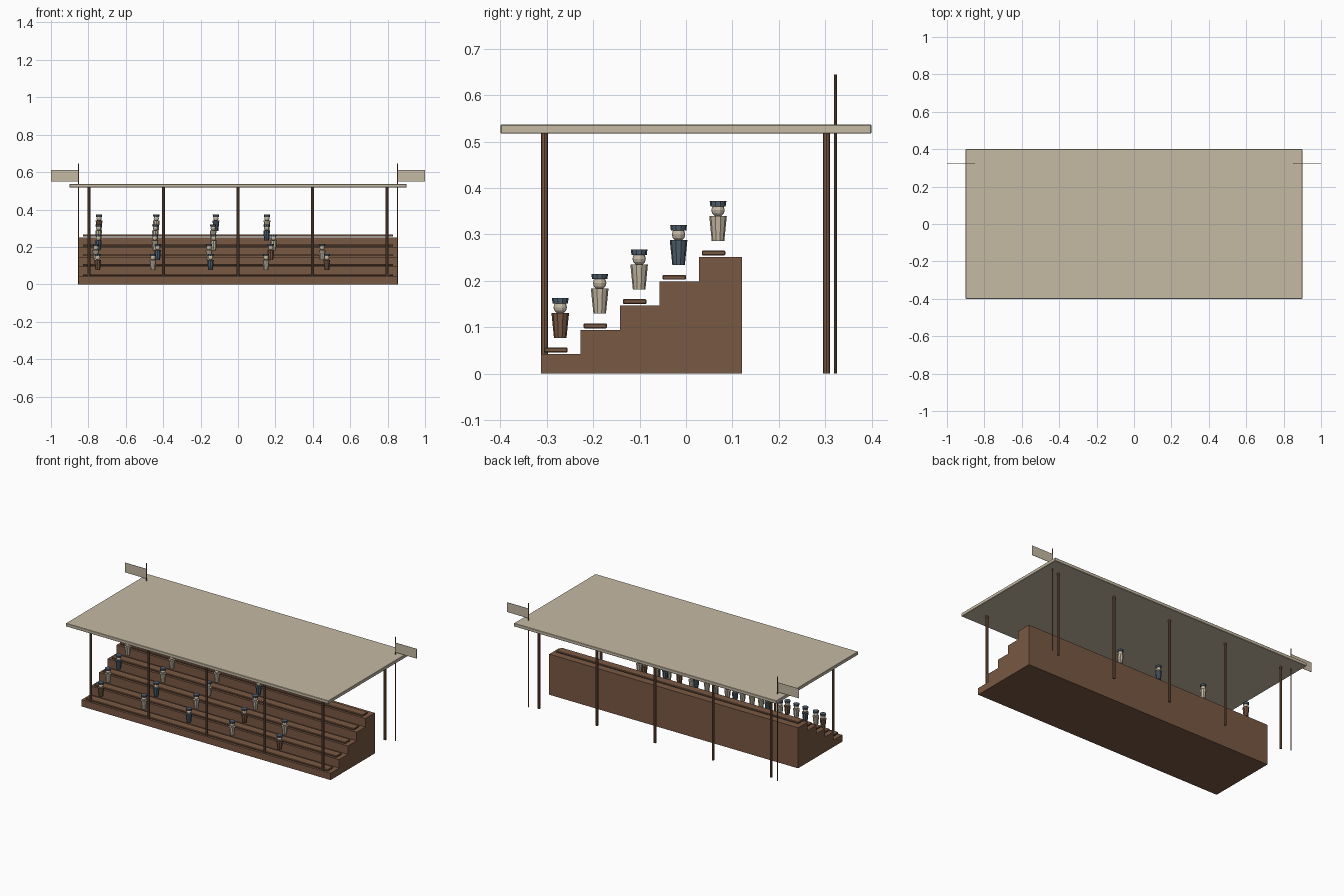
import bpy, bmesh
from mathutils import Matrix, Vector

cube = bpy.data.objects.get("Cube")
if cube:
    bpy.data.objects.remove(cube, do_unlink=True)


def material(name, rgb):
    m = bpy.data.materials.new(name)
    m.use_nodes = True
    m.diffuse_color = (*rgb, 1)
    m.node_tree.nodes["Principled BSDF"].inputs["Base Color"].default_value = (*rgb, 1)
    return m


wood = material("brown wood", (0.19, 0.098, 0.056))
cream = material("cream", (0.56, 0.49, 0.37))
slate = material("slate blue", (0.08, 0.115, 0.155))


def finish(name, bm, *mats):
    mesh = bpy.data.meshes.new(name)
    bm.normal_update()
    bm.to_mesh(mesh)
    bm.free()
    for m in mats:
        mesh.materials.append(m)
    obj = bpy.data.objects.new(name, mesh)
    bpy.context.collection.objects.link(obj)
    return obj


def box(name, low, high, mat, bevel=0):
    low, high = Vector(low), Vector(high)
    bm = bmesh.new()
    bmesh.ops.create_cube(bm, size=1, matrix=Matrix.Translation((low + high) / 2)
                          @ Matrix.Diagonal((*(high - low), 1)))
    if bevel:
        bmesh.ops.bevel(bm, geom=bm.edges[:], offset=bevel, segments=1, affect='EDGES')
    return finish(name, bm, mat)


def add_cone(bm, bottom, top, r1, r2, sides, index=0):
    old = set(bm.faces)
    bmesh.ops.create_cone(bm, cap_ends=True, segments=sides, radius1=r1, radius2=r2,
                          depth=top - bottom,
                          matrix=Matrix.Translation((0, 0, (bottom + top) / 2)))
    for f in set(bm.faces) - old:
        f.material_index = index


def post(name, x, y, height, radius):
    bm = bmesh.new()
    add_cone(bm, 0, height, radius, radius, 8)
    finish(name, bm, wood).location = (x, y, 0)


# Layout of the five tiers
ROWS = 5
RUN, RISE = 0.085, 0.0523
FRONT, BACK, HALF = -0.312, 0.121, 0.853

# Stepped stand, extruded from its side profile
profile = [(BACK, 0), (FRONT, 0)]
for r in range(ROWS):
    z = 0.042 + r * RISE
    profile.append((FRONT + r * RUN, z))
    profile.append((FRONT + (r + 1) * RUN if r < ROWS - 1 else BACK, z))
bm = bmesh.new()
side = bm.faces.new([bm.verts.new((-HALF, y, z)) for y, z in profile])
new = bmesh.ops.extrude_face_region(bm, geom=[side])["geom"]
bmesh.ops.translate(bm, vec=(2 * HALF, 0, 0),
                    verts=[v for v in new if isinstance(v, bmesh.types.BMVert)])
bmesh.ops.recalc_face_normals(bm, faces=bm.faces[:])
finish("stepped_stand", bm, wood)

# Bench planks
for r in range(ROWS):
    y, z = -0.306 + r * RUN, 0.0455 + r * RISE
    box(f"bench_{r + 1}", (-0.83, y, z), (0.83, y + 0.051, z + 0.0105), wood, 0.002)

# Roof and its posts
box("roof", (-0.9, -0.4, 0.517), (0.9, 0.4, 0.537), cream, 0.002)
for i in range(5):
    x = (i - 2) * 0.398
    post(f"front_post_{i + 1}", x, -0.305, 0.52, 0.0075)
    post(f"back_post_{i + 1}", x, 0.303, 0.52, 0.0075)

# Flag poles and flags
for label, s in (("left", 1), ("right", -1)):
    post(f"{label}_flag_pole", s * HALF, 0.322, 0.645, 0.003)
    x1, x2 = sorted((s * HALF, s))
    box(f"{label}_flag", (x1, 0.321, 0.55), (x2, 0.323, 0.61), cream)


# Spectators: tapered body, round head, flat cap
def spectator_mesh(name, coat):
    bm = bmesh.new()
    add_cone(bm, 0, 0.054, 0.0135, 0.019, 10)
    old = set(bm.faces)
    bmesh.ops.create_uvsphere(bm, u_segments=10, v_segments=6, radius=0.0145,
                              matrix=Matrix.Translation((0, 0, 0.066)))
    for f in set(bm.faces) - old:
        f.material_index = 1
    add_cone(bm, 0.0745, 0.086, 0.0165, 0.018, 10, 2)
    obj = finish(name, bm, coat, cream, slate)
    mesh = obj.data
    bpy.data.objects.remove(obj)
    return mesh


coats = {"b": spectator_mesh("brown_spectator", wood),
         "c": spectator_mesh("cream_spectator", cream),
         "s": spectator_mesh("slate_spectator", slate)}
seating = [
    ("bcscb", (-0.75, -0.455, -0.147, 0.15, 0.475)),
    ("cscbc", (-0.76, -0.43, -0.155, 0.175, 0.45)),
    ("sccc", (-0.747, -0.444, -0.13, 0.19)),
    ("cccs", (-0.745, -0.442, -0.133, 0.153)),
    ("bcsc", (-0.743, -0.437, -0.118, 0.155)),
]
for r, (row, places) in enumerate(seating):
    for i, (coat, x) in enumerate(zip(row, places)):
        person = bpy.data.objects.new(f"spectator_{r + 1}_{i + 1}", coats[coat])
        person.location = (x, -0.271 + r * RUN, 0.077 + r * RISE)
        bpy.context.collection.objects.link(person)
